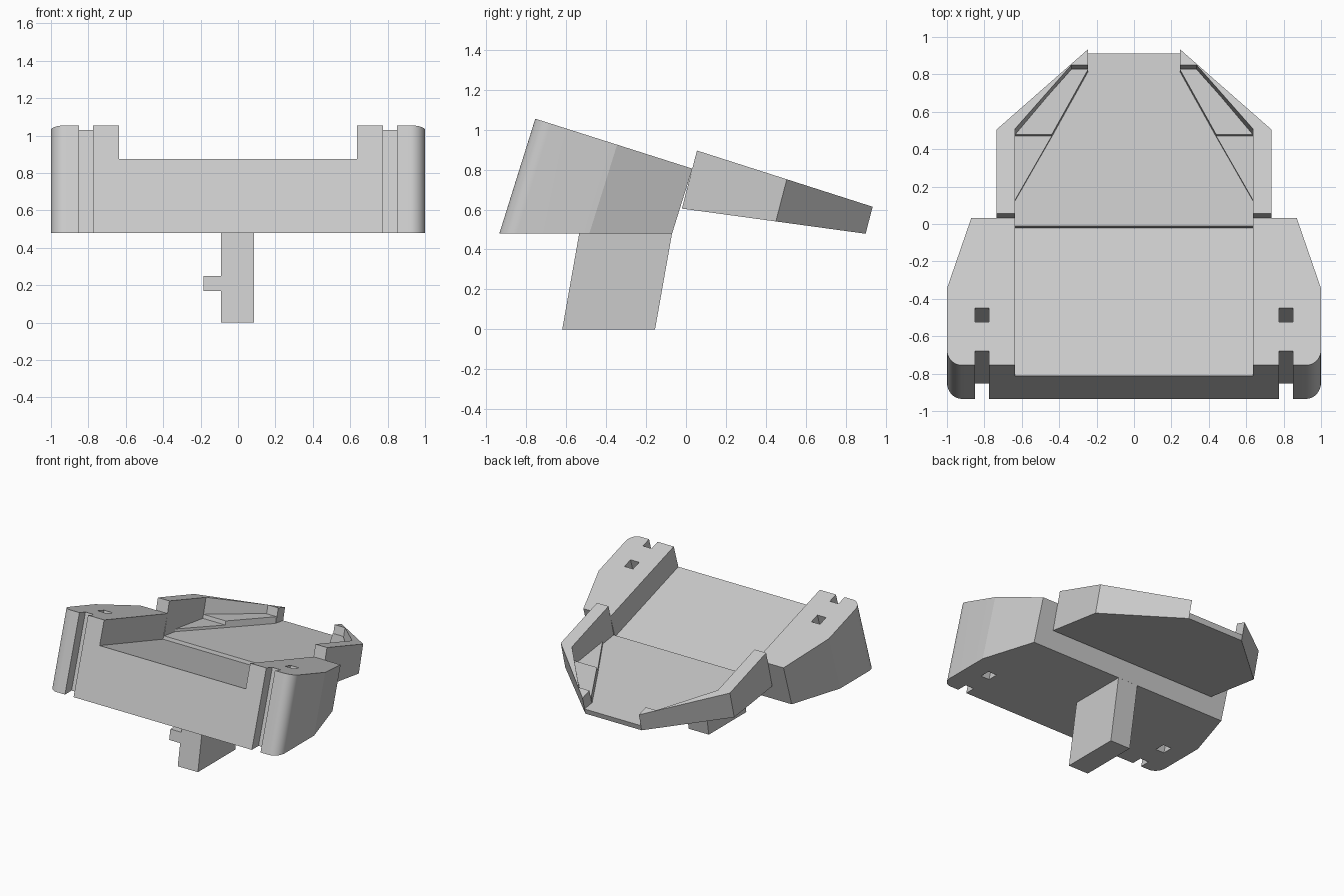
import bpy, bmesh, math

if "Cube" in bpy.data.objects:
    bpy.data.objects.remove(bpy.data.objects["Cube"])

grey = bpy.data.materials.new("plain_grey")
grey.use_nodes = True
GREY = (0.6, 0.6, 0.6, 1)
grey.diffuse_color = GREY
grey.node_tree.nodes["Principled BSDF"].inputs["Base Color"].default_value = GREY

# Planes are (a, b), meaning z = a + b * y
BASE, BLOCK_TOP, CHANNEL = (0.48, 0), (0.815, -0.318), (0.617, -0.318)
UNDER, DECK, RIM = (0.602, -0.137), (0.644, -0.137), (0.913, -0.32)


def raised(plane, height):
    return (plane[0] + height, plane[1])


def prism(name, outline, lean, lower, upper, ref=None):
    """Extrude a plan outline, drawn on plane ref, along a leaning direction."""
    ref = ref or upper
    bm = bmesh.new()
    rings = []
    for a, b in (lower, upper):
        ring = []
        for x, y in outline:
            y0 = y - lean * (ref[0] + ref[1] * y)
            z = (a + b * y0) / (1 - b * lean)
            ring.append(bm.verts.new((x, y0 + lean * z, z)))
        rings.append(ring)
    low, top = rings
    bm.faces.new(low)
    bm.faces.new(top)
    for i in range(len(low)):
        j = (i + 1) % len(low)
        bm.faces.new((low[i], low[j], top[j], top[i]))
    bmesh.ops.recalc_face_normals(bm, faces=bm.faces)
    mesh = bpy.data.meshes.new(name)
    bm.to_mesh(mesh)
    bm.free()
    mesh.materials.append(grey)
    obj = bpy.data.objects.new(name, mesh)
    bpy.context.collection.objects.link(obj)
    return obj


def mirrored(half):
    return half + [(-x, y) for x, y in reversed(half)]


def rect(x0, x1, y0, y1):
    return [(x0, y0), (x1, y0), (x1, y1), (x0, y1)]


def cut(obj, cutter):
    mod = obj.modifiers.new("cut", "BOOLEAN")
    mod.operation, mod.solver, mod.object = "DIFFERENCE", "EXACT", cutter
    bpy.context.view_layer.objects.active = obj
    bpy.ops.object.modifier_apply(modifier=mod.name)
    bpy.data.objects.remove(cutter)


# Main block with rounded front corners and two front slots
LEAN = 0.313
arc = [(0.92 + 0.08 * math.cos(t), -0.675 - 0.08 * math.sin(t))
       for t in (math.pi / 2 * i / 10 for i in range(11))]
half = [(0.87, 0.032), (1, -0.345)] + arc + [
    (0.85, -0.755), (0.85, -0.68), (0.775, -0.68), (0.775, -0.755)]
block = prism("main_block", mirrored(half), LEAN, BASE, BLOCK_TOP)

# Wide channel and square through holes
cut(block, prism("channel_cutter", rect(-0.635, 0.635, -1.2, 0.4), LEAN,
                 CHANNEL, raised(BLOCK_TOP, 0.3)))
for x in (-0.8125, 0.8125):
    cut(block, prism("hole_cutter", rect(x - 0.0375, x + 0.0375, -0.525, -0.45),
                     LEAN, raised(BASE, -0.2), raised(BLOCK_TOP, 0.2), BLOCK_TOP))

# Smooth only the rounded corners
block.select_set(True)
bpy.context.view_layer.objects.active = block
bpy.ops.object.shade_smooth_by_angle(angle=math.radians(15))

# Rear deck
DECK_LEAN = 0.26
prism("rear_deck", mirrored([(0.735, 0.055), (0.735, 0.505), (0.245, 0.935)]),
      DECK_LEAN, UNDER, DECK, RIM)

# Side rims and raised corner steps
rim = [(0.735, 0.055), (0.735, 0.505), (0.245, 0.935), (0.245, 0.85),
       (0.335, 0.85), (0.635, 0.51), (0.635, 0.055)]
front_step = [(0.635, 0.125), (0.44, 0.465), (0.635, 0.465)]
rear_step = [(0.44, 0.465), (0.635, 0.465), (0.635, 0.475), (0.335, 0.815), (0.245, 0.815)]
for side, sign in (("left", 1), ("right", -1)):
    def flip(pts):
        return [(sign * x, y) for x, y in pts]
    prism(side + "_rim", flip(rim), DECK_LEAN, DECK, RIM)
    prism(side + "_front_step", flip(front_step), DECK_LEAN, DECK, raised(DECK, 0.02), DECK)
    prism(side + "_rear_step", flip(rear_step), DECK_LEAN, DECK, raised(DECK, 0.05), DECK)

# Stem with a small side peg
GROUND = (0, 0)
prism("stem", rect(-0.09, 0.085, -0.62, -0.155), 0.177, GROUND, BASE, GROUND)
prism("side_peg", rect(-0.185, -0.09, -0.62, -0.52), 0.177, (0.17, 0), (0.25, 0), GROUND)
